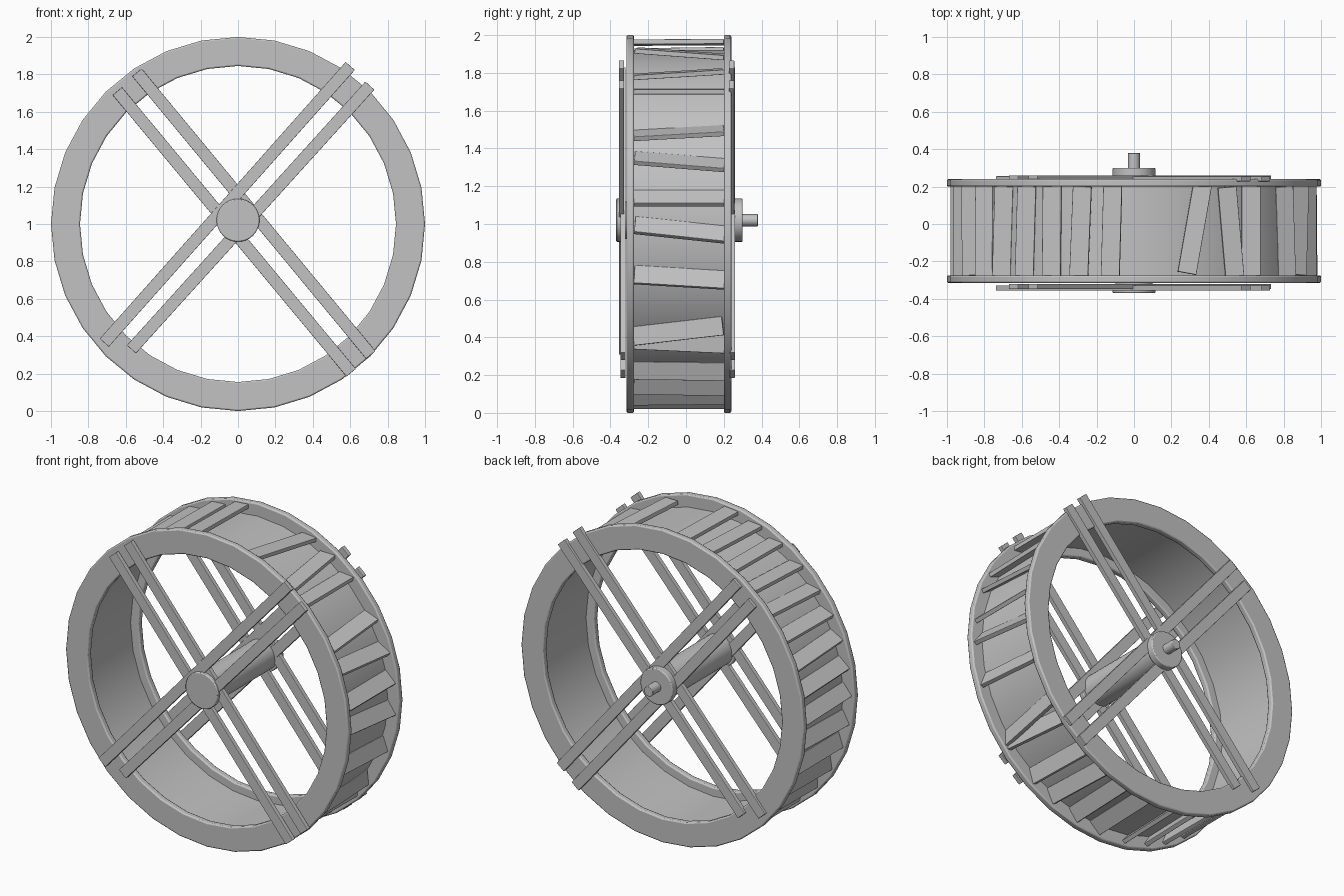
import bpy, bmesh, math, random
from mathutils import Matrix, Vector

random.seed(4)
if "Cube" in bpy.data.objects:
    bpy.data.objects.remove(bpy.data.objects["Cube"])

grey = bpy.data.materials.new("plain_grey")
grey.use_nodes = True
grey.diffuse_color = (0.54, 0.54, 0.54, 1)
grey.node_tree.nodes["Principled BSDF"].inputs["Base Color"].default_value = (0.54, 0.54, 0.54, 1)

CENTRE = 1.0
HUB_Z = 1.02
SIDES = 32


def finish(name, bm, z=0.0, bevel=0.0, smooth=False):
    bmesh.ops.recalc_face_normals(bm, faces=bm.faces)
    me = bpy.data.meshes.new(name)
    bm.to_mesh(me)
    bm.free()
    me.materials.append(grey)
    ob = bpy.data.objects.new(name, me)
    ob.location.z = z
    bpy.context.collection.objects.link(ob)
    if bevel:
        mod = ob.modifiers.new("soft_edge", 'BEVEL')
        mod.width = bevel
        mod.segments = 2
    if smooth:
        bpy.ops.object.select_all(action='DESELECT')
        ob.select_set(True)
        bpy.context.view_layer.objects.active = ob
        bpy.ops.object.shade_smooth_by_angle(angle=math.radians(35))
    return ob


def tube(name, inner, outer, y0, y1, bevel=0.0):
    """Hollow ring around the y axis."""
    bm = bmesh.new()
    profile = [(inner, y0), (outer, y0), (outer, y1), (inner, y1)]
    loops = []
    for i in range(SIDES):
        a = math.tau * i / SIDES
        loops.append([bm.verts.new((r * math.cos(a), y, r * math.sin(a))) for r, y in profile])
    for i, here in enumerate(loops):
        there = loops[(i + 1) % SIDES]
        for k in range(4):
            n = (k + 1) % 4
            bm.faces.new((here[k], here[n], there[n], there[k]))
    return finish(name, bm, CENTRE, bevel, True)


def rod(name, radius, y0, y1, bevel=0.0):
    """Solid cylinder along the y axis."""
    bm = bmesh.new()
    bmesh.ops.create_cone(bm, cap_ends=True, segments=SIDES, radius1=radius, radius2=radius,
                          depth=y1 - y0, matrix=Matrix.Translation((0, (y0 + y1) / 2, 0))
                          @ Matrix.Rotation(math.pi / 2, 4, 'X'))
    return finish(name, bm, HUB_Z, bevel, True)


def bar(name, start, end, y, width, depth):
    """Straight flat bar between two points of the x-z plane."""
    a, b = Vector((start[0], y, start[1])), Vector((end[0], y, end[1]))
    d = b - a
    bm = bmesh.new()
    bmesh.ops.create_cube(bm, size=1, matrix=Matrix.Translation((a + b) / 2)
                          @ Matrix.Rotation(-math.atan2(d.z, d.x), 4, 'Y')
                          @ Matrix.Diagonal((d.length, depth, width, 1)))
    return finish(name, bm, 0, 0.003)


# Side rings and the drum between them
tube("front_ring", 0.845, 1.0, -0.315, -0.275, 0.008)
tube("back_ring", 0.845, 1.0, 0.2, 0.24, 0.008)
tube("drum", 0.9, 0.92, -0.28, 0.205)

# Paddles: tip angle in degrees and sideways drift from front to back
paddles = [(67, -0.09), (54.5, 0.05), (46, 0), (28.6, 0.03), (18, -0.04),
           (6, 0), (-4.5, -0.05), (-20, -0.03), (-39, 0.07), (-44, -0.03)]
paddles += [(100 + 10.1 * i, random.uniform(-0.025, 0.025)) for i in range(21)]
LENGTH = 0.1
bm = bmesh.new()
for angle, drift in paddles:
    # Every paddle droops, so that its outer edge hangs lower than its root
    a = math.radians(angle)
    side = 1 if math.cos(a) > 0 else -1
    height = math.degrees(math.asin(math.sin(a)))
    lean = side * math.radians(max(50, height + 5))
    bmesh.ops.create_cube(bm, size=1, matrix=(
        Matrix.Rotation(-a, 4, 'Y')
        @ Matrix.Translation((0.972, 0, 0))
        @ Matrix.Rotation(math.atan(drift / 0.47), 4, 'X')
        @ Matrix.Rotation(lean, 4, 'Y')
        @ Matrix.Translation((-LENGTH / 2, -0.037, 0))
        @ Matrix.Diagonal((LENGTH, 0.48, 0.026, 1))))
finish("paddles", bm, CENTRE, 0.003)

# Crossed pairs of spokes on both sides
rising = [((-0.715, 0.365), (0.6, 1.845)), ((-0.57, 0.33), (0.705, 1.74))]
falling = [((-0.54, 1.81), (0.71, 0.3)), ((-0.645, 1.71), (0.605, 0.205))]
for side, y_rise, y_fall in (("front", -0.342, -0.334), ("back", 0.242, 0.245)):
    for i in range(2):
        bar(f"{side}_rising_spoke_{i + 1}", *rising[i], y_rise, 0.065, 0.028)
        bar(f"{side}_falling_spoke_{i + 1}", *falling[i], y_fall, 0.065, 0.028)

# Axle, hub caps and pin
rod("axle", 0.1, -0.33, 0.25)
rod("front_hub", 0.115, -0.37, -0.335, 0.006)
rod("back_hub", 0.115, 0.25, 0.3, 0.006)
rod("axle_pin", 0.032, 0.29, 0.38, 0.003)
